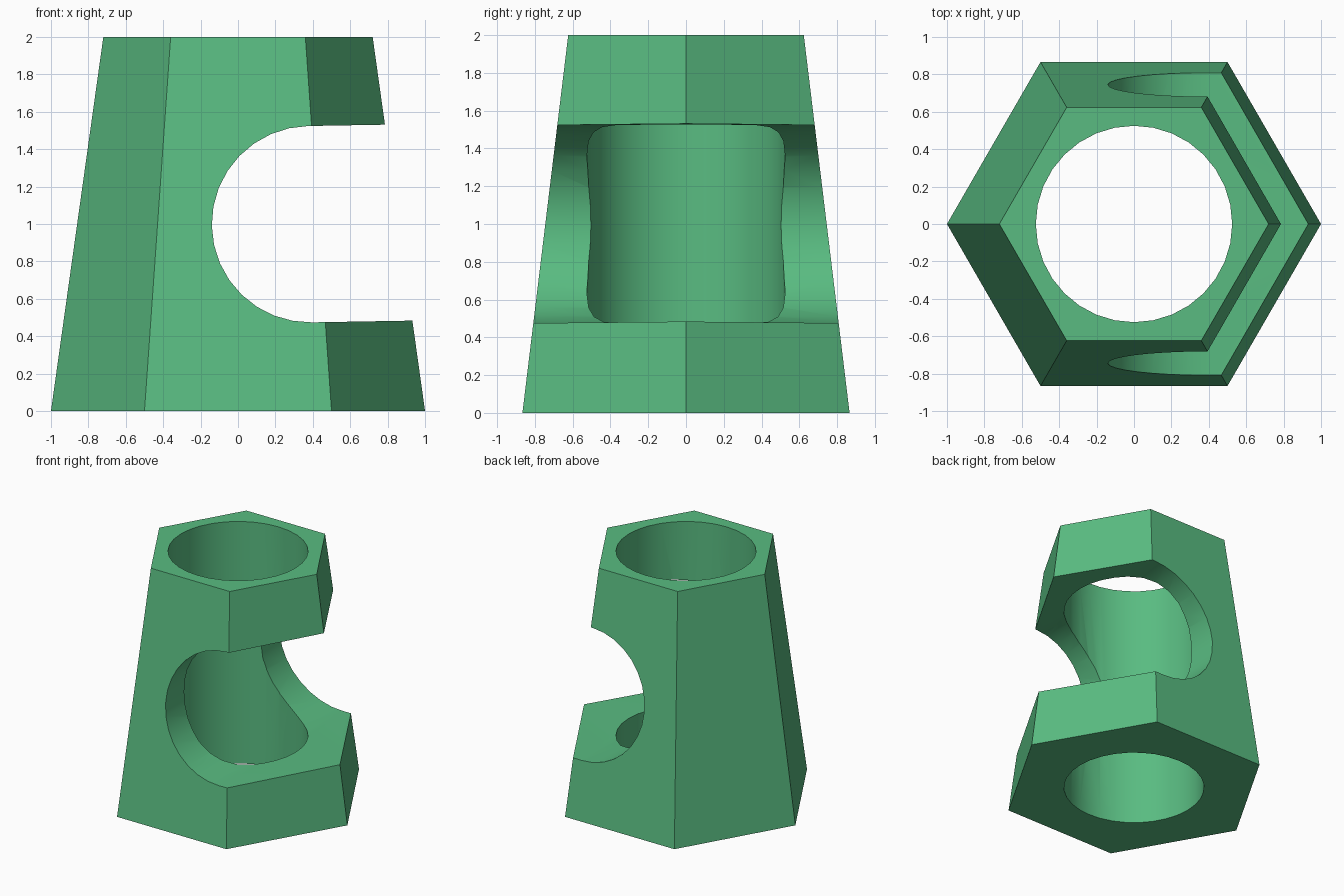
import bpy, bmesh, math
from mathutils import Vector

if "Cube" in bpy.data.objects:
    bpy.data.objects.remove(bpy.data.objects["Cube"])

SEG = 32
BORE = 0.525


def cut(target, cutter):
    mod = target.modifiers.new("cut", 'BOOLEAN')
    mod.operation = 'DIFFERENCE'
    mod.solver = 'EXACT'
    mod.object = cutter
    bpy.context.view_layer.objects.active = target
    bpy.ops.object.modifier_apply(modifier=mod.name)
    bpy.data.objects.remove(cutter, do_unlink=True)


# Tapered hexagonal body with corners on the x axis
bpy.ops.mesh.primitive_cone_add(vertices=6, radius1=1.0, radius2=0.72, depth=2,
                                location=(0, 0, 1), rotation=(0, 0, math.pi / 2))
body = bpy.context.object
body.name = "tapered_hex_sleeve"
bpy.ops.object.transform_apply(location=True, rotation=True, scale=True)

# Vertical through bore
bpy.ops.mesh.primitive_cylinder_add(vertices=SEG, radius=BORE, depth=3, location=(0, 0, 1))
bore = bpy.context.object
bore.name = "bore_cutter"
bore.hide_render = True

# Round-ended side slot, open towards +x and tilted by about one degree
tilt = math.radians(1)
center = Vector((0.385, 0, 0.999))
profile = []
for i in range(SEG // 2 + 1):
    a = math.pi / 2 + math.pi * i / (SEG // 2) + tilt
    profile.append(center + BORE * Vector((math.cos(a), 0, math.sin(a))))
reach = 1.2 * Vector((math.cos(tilt), 0, math.sin(tilt)))
profile = [profile[0] + reach] + profile + [profile[-1] + reach]

bm = bmesh.new()
face = bm.faces.new([bm.verts.new(p + Vector((0, -1.5, 0))) for p in profile])
ext = bmesh.ops.extrude_face_region(bm, geom=[face])
bmesh.ops.translate(bm, vec=(0, 3, 0),
                    verts=[g for g in ext["geom"] if isinstance(g, bmesh.types.BMVert)])
bmesh.ops.recalc_face_normals(bm, faces=bm.faces)
mesh = bpy.data.meshes.new("slot_cutter")
bm.to_mesh(mesh)
bm.free()
slot = bpy.data.objects.new("slot_cutter", mesh)
slot.hide_render = True
bpy.context.collection.objects.link(slot)

cut(body, bore)
cut(body, slot)

# Smooth round walls, crisp hexagon edges
bpy.ops.object.select_all(action='DESELECT')
body.select_set(True)
bpy.context.view_layer.objects.active = body
bpy.ops.object.shade_smooth_by_angle(angle=math.radians(30))

# Green finish
mat = bpy.data.materials.new("green")
mat.diffuse_color = (0.10, 0.50, 0.22, 1)
mat.use_nodes = True
mat.node_tree.nodes["Principled BSDF"].inputs["Base Color"].default_value = mat.diffuse_color
body.data.materials.clear()
body.data.materials.append(mat)
